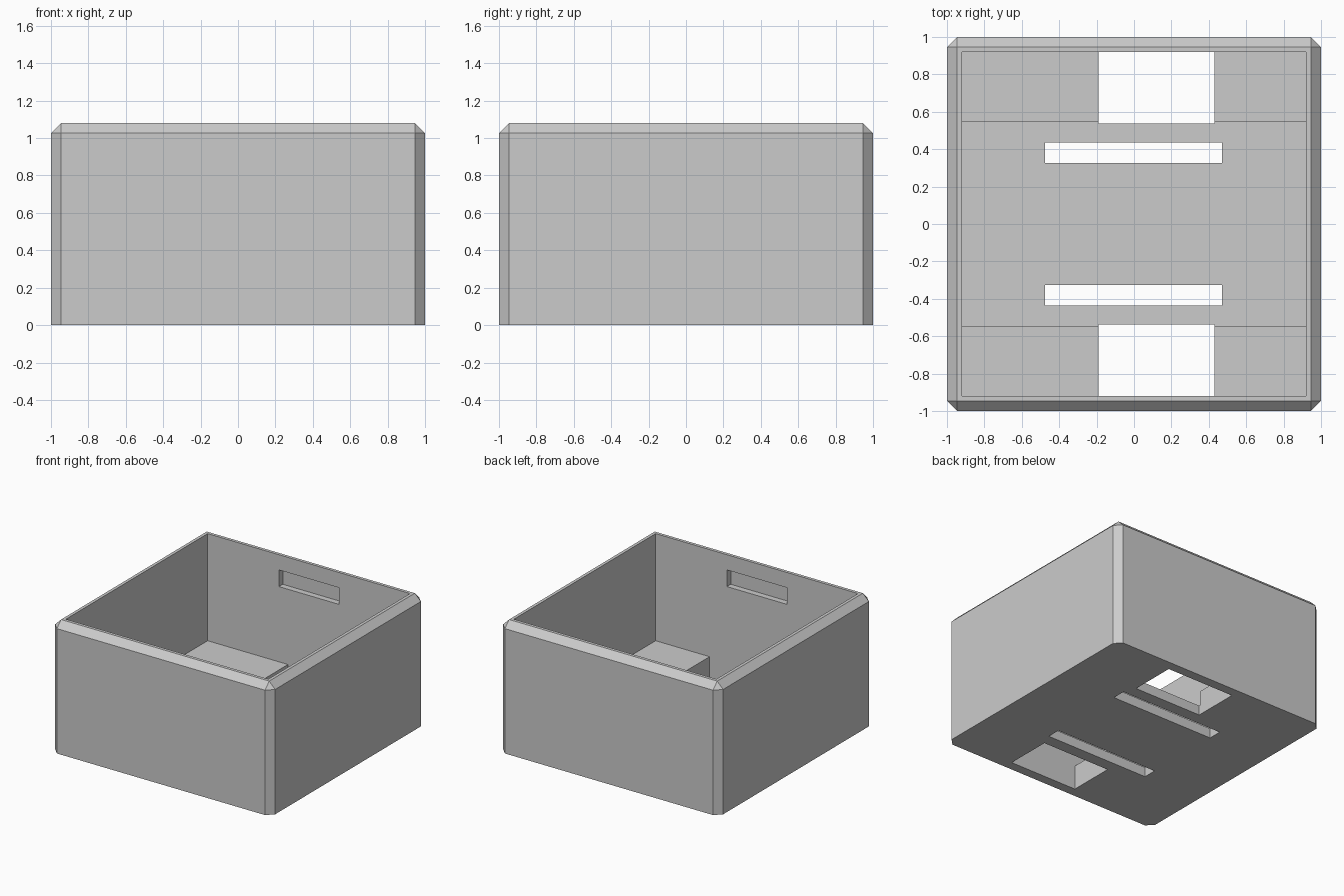
import bpy
import bmesh
from mathutils import Vector

default = bpy.data.objects.get("Cube")
if default:
    bpy.data.objects.remove(default, do_unlink=True)

GREY = (0.6, 0.6, 0.6, 1.0)
plastic = bpy.data.materials.new("light_grey")
plastic.use_nodes = True
plastic.diffuse_color = GREY
plastic.node_tree.nodes["Principled BSDF"].inputs["Base Color"].default_value = GREY

HEIGHT = 1.08   # full height
INNER = 0.92    # half width of the cavity
LEDGE = 0.2     # height of the raised end blocks
FLOOR = 0.08    # floor thickness between the blocks
STEP = 0.545    # where the floor steps up to the blocks
CHAMFER = 0.054


def box(name, low, high, chamfer=0.0):
    """Box between two corners; chamfer cuts every edge except the bottom ones."""
    low, high = Vector(low), Vector(high)
    bm = bmesh.new()
    bmesh.ops.create_cube(bm, size=1)
    for v in bm.verts:
        v.co = (low + high) / 2 + v.co * (high - low)
    if chamfer:
        edges = [e for e in bm.edges if max(v.co.z for v in e.verts) > high.z - 0.01]
        bmesh.ops.bevel(bm, geom=edges, offset=chamfer, segments=1,
                        profile=0.5, affect='EDGES')
    mesh = bpy.data.meshes.new(name)
    bm.to_mesh(mesh)
    bm.free()
    mesh.materials.append(plastic)
    obj = bpy.data.objects.new(name, mesh)
    bpy.context.collection.objects.link(obj)
    return obj


def cut(target, name, low, high):
    """Subtract a box from the target."""
    cutter = box(name, low, high)
    cutter.hide_render = True
    mod = target.modifiers.new(name, 'BOOLEAN')
    mod.operation = 'DIFFERENCE'
    mod.solver = 'EXACT'
    mod.object = cutter
    bpy.context.view_layer.objects.active = target
    bpy.ops.object.modifier_apply(modifier=name)
    bpy.data.objects.remove(cutter, do_unlink=True)


# Outer shell with chamfered rim and corners
tray = box("open_box", (-1, -1, 0), (1, 1, HEIGHT), CHAMFER)

# Main cavity down to the end blocks, then the lower floor between them
cut(tray, "cavity", (-INNER, -INNER, LEDGE), (INNER, INNER, HEIGHT + 0.2))
cut(tray, "floor_well", (-INNER, -STEP, FLOOR), (INNER, STEP, LEDGE + 0.1))

# Openings repeated at the front and back
for side in (-1, 1):
    def mirrored_cut(name, x, y, z):
        ys = sorted(side * v for v in y)
        cut(tray, name, (x[0], ys[0], z[0]), (x[1], ys[1], z[1]))

    mirrored_cut("block_opening", (-0.19, 0.43), (0.537, INNER), (-0.1, LEDGE + 0.1))
    mirrored_cut("floor_slot", (-0.475, 0.47), (0.325, 0.437), (-0.1, LEDGE + 0.1))
    mirrored_cut("wall_pocket", (-0.272, 0.272), (0.8, 0.97), (0.818, 0.955))
